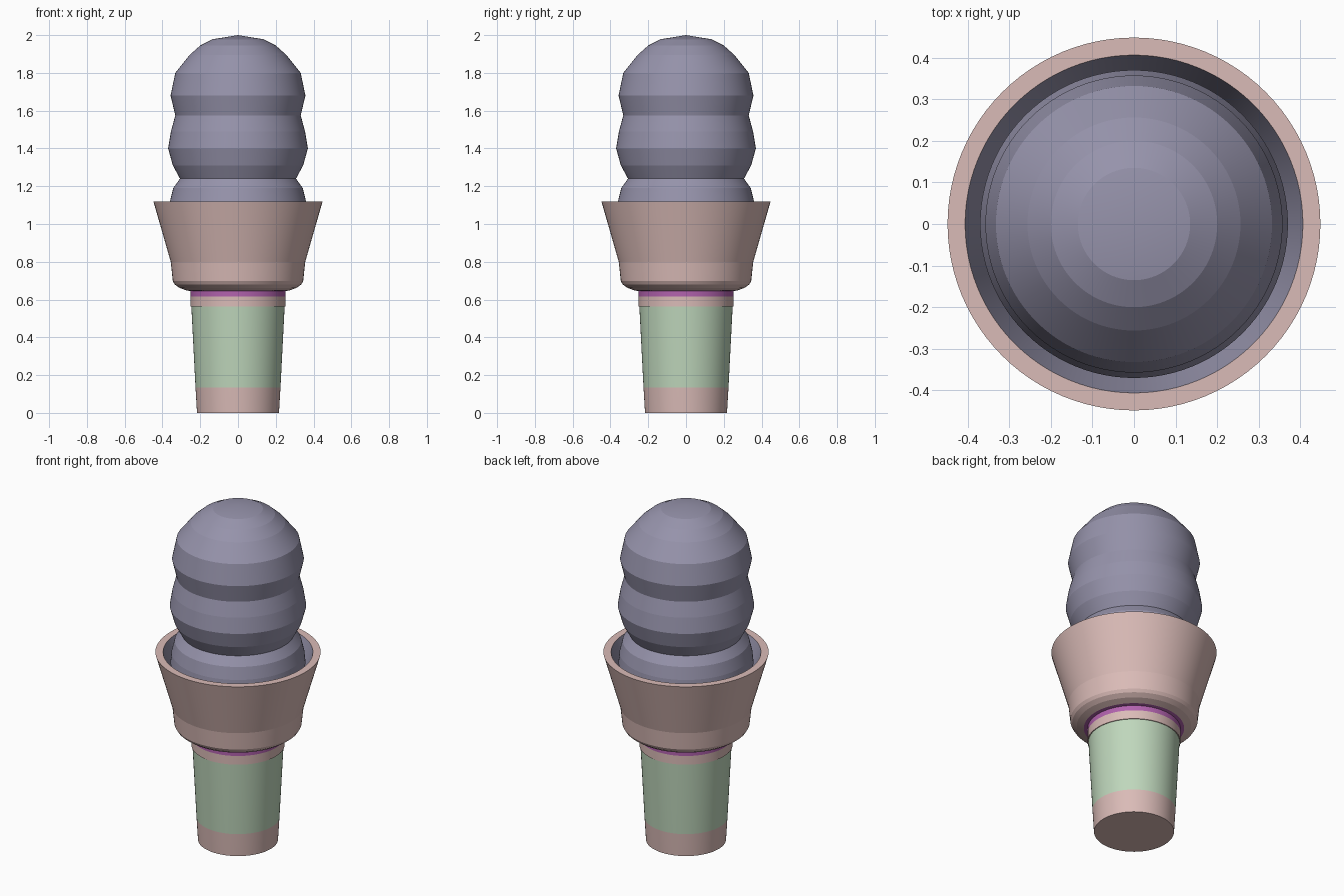
import bpy, bmesh, math

if "Cube" in bpy.data.objects:
    bpy.data.objects.remove(bpy.data.objects["Cube"])

SEGMENTS = 96


def material(name, rgb):
    m = bpy.data.materials.new(name)
    lin = [((c / 255 + 0.055) / 1.055) ** 2.4 for c in rgb]
    m.diffuse_color = (*lin, 1)
    m.use_nodes = True
    m.node_tree.nodes["Principled BSDF"].inputs["Base Color"].default_value = m.diffuse_color
    return m


pink = material("wafer pink", (218, 187, 183))
green = material("wrapper green", (191, 215, 188))
purple = material("trim purple", (178, 98, 174))
lavender = material("ice cream lavender", (150, 147, 171))


def lathe(name, profile, mats, pick=None):
    """Spin (radius, z) points about z; pick(z, radius) gives each face's material."""
    bm = bmesh.new()
    rings = []
    for r, z in profile:
        if r == 0:
            rings.append([bm.verts.new((0, 0, z))] * SEGMENTS)
        else:
            rings.append([bm.verts.new((r * math.cos(a), r * math.sin(a), z))
                          for a in (2 * math.pi * i / SEGMENTS for i in range(SEGMENTS))])
    for (p0, p1), lo, hi in zip(zip(profile, profile[1:]), rings, rings[1:]):
        for i in range(SEGMENTS):
            j = (i + 1) % SEGMENTS
            corners = list(dict.fromkeys((lo[i], lo[j], hi[j], hi[i])))
            f = bm.faces.new(corners)
            if pick:
                f.material_index = pick((p0[1] + p1[1]) / 2, (p0[0] + p1[0]) / 2)
    me = bpy.data.meshes.new(name)
    bm.to_mesh(me)
    bm.free()
    for m in mats:
        me.materials.append(m)
    ob = bpy.data.objects.new(name, me)
    bpy.context.collection.objects.link(ob)
    # smooth around the axis, crisp between the bands
    bpy.ops.object.select_all(action='DESELECT')
    ob.select_set(True)
    bpy.context.view_layer.objects.active = ob
    bpy.ops.object.shade_smooth_by_angle(angle=math.radians(5))
    return ob


# Tapered handle with a green wrapper band
lathe("cone_handle",
      [(0, 0), (0.217, 0), (0.225, 0.135), (0.247, 0.563), (0.252, 0.563),
       (0.252, 0.615), (0.252, 0.645), (0.272, 0.648)],
      [pink, green, purple],
      lambda z, r: 2 if z > 0.62 else 1 if 0.135 < z < 0.56 else 0)

# Flared cup: outer wall, flat rim and an inner wall coated with ice cream
lathe("cone_cup",
      [(0.272, 0.648), (0.31, 0.662), (0.335, 0.68), (0.345, 0.697), (0.356, 0.80),
       (0.448, 1.12), (0.406, 1.12), (0.36, 0.97), (0, 0.97)],
      [pink, lavender],
      lambda z, r: 1 if r < 0.39 and z > 0.965 and r != 0.402 else 0)

# Swirl of three stacked scoops
lathe("ice_cream",
      [(0.355, 0.97), (0.366, 1.06), (0.36, 1.12), (0.343, 1.19), (0.307, 1.24),
       (0.345, 1.31), (0.37, 1.40), (0.355, 1.49), (0.332, 1.575), (0.357, 1.68),
       (0.332, 1.80), (0.256, 1.895), (0.2, 1.945), (0.135, 1.978), (0, 2.0)],
      [lavender])
